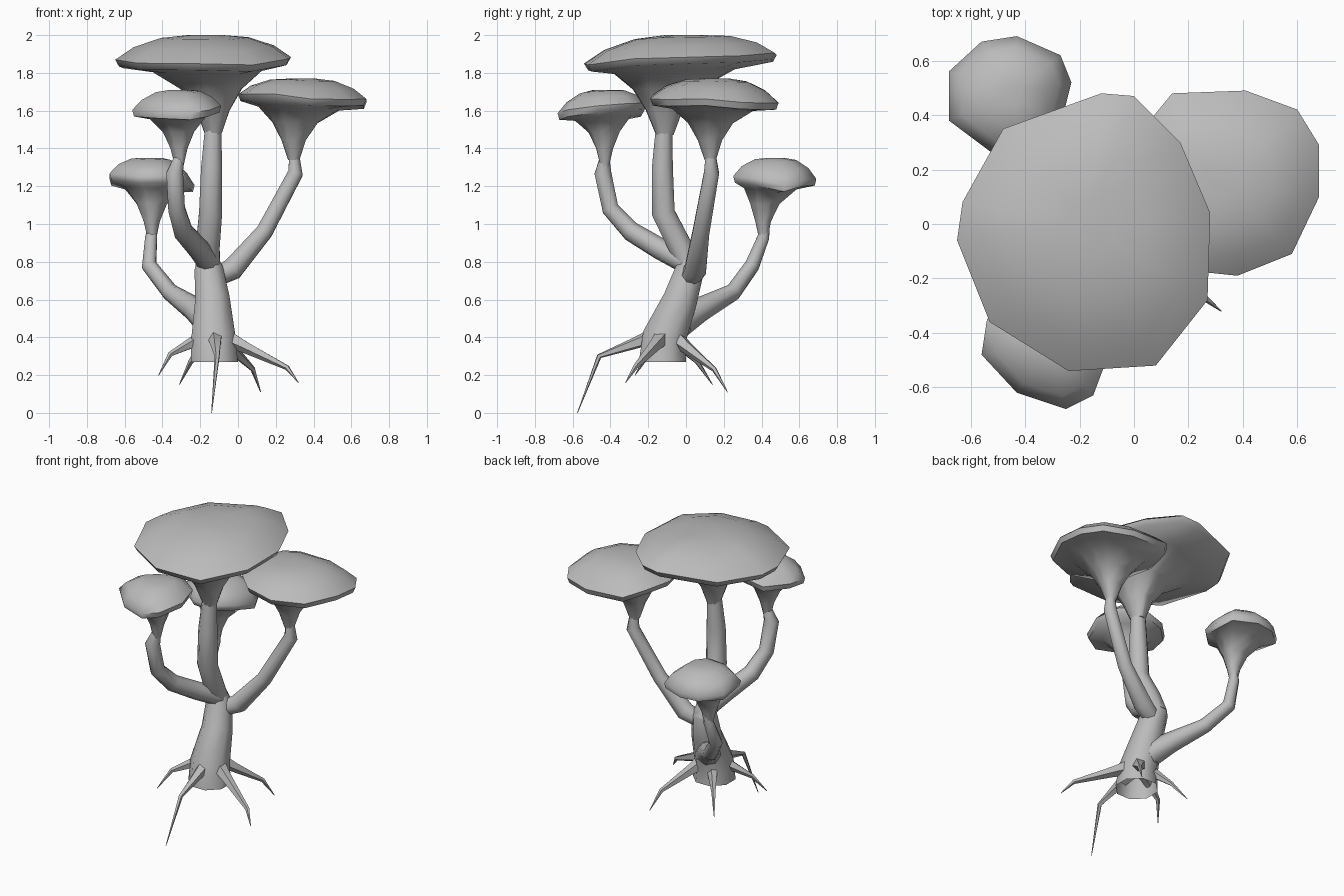
import bpy, bmesh, math, random
from mathutils import Vector

random.seed(4)
default = bpy.data.objects.get("Cube")
if default:
    bpy.data.objects.remove(default)

# One plain grey for the whole tree
grey = bpy.data.materials.new("plain_grey")
grey.use_nodes = True
shade = (0.5, 0.5, 0.5, 1)
grey.diffuse_color = shade
grey.node_tree.nodes["Principled BSDF"].inputs["Base Color"].default_value = shade


def loft(name, rings, angle, open_base=False):
    """Join a stack of closed rings into a capped, smooth-shaded surface."""
    mesh = bpy.data.meshes.new(name)
    bm = bmesh.new()
    loops = [[bm.verts.new(point) for point in ring] for ring in rings]
    count = len(rings[0])
    for lower, upper in zip(loops, loops[1:]):
        for i in range(count):
            j = (i + 1) % count
            bm.faces.new((lower[i], lower[j], upper[j], upper[i]))
    if not open_base:
        bm.faces.new(loops[0][::-1])
    bm.faces.new(loops[-1])
    bmesh.ops.recalc_face_normals(bm, faces=bm.faces)
    bm.to_mesh(mesh)
    bm.free()
    obj = bpy.data.objects.new(name, mesh)
    bpy.context.collection.objects.link(obj)
    mesh.materials.append(grey)
    bpy.ops.object.select_all(action='DESELECT')
    obj.select_set(True)
    bpy.context.view_layer.objects.active = obj
    bpy.ops.object.shade_smooth_by_angle(angle=math.radians(angle))


def limb(name, path, radii, sides=8, trunk=False):
    """Sweep a tapering polygon along a path; a trunk has a level, open base."""
    points = [Vector(p) for p in path]
    rings = []
    for k, (center, radius) in enumerate(zip(points, radii)):
        before = points[max(k - 1, 0)]
        after = points[min(k + 1, len(points) - 1)]
        along = (after - before).normalized()
        if trunk and k == 0:
            along = Vector((0, 0, 1))
        turn = Vector((0, 0, 1)).rotation_difference(along)
        ring = []
        for i in range(sides):
            a = math.tau * (i + 0.5) / sides
            offset = Vector((math.cos(a), math.sin(a), 0)) * radius
            ring.append(center + turn @ offset)
        rings.append(ring)
    loft(name, rings, 50, open_base=trunk)


def canopy(name, outline, neck, top, rim, tilt):
    """Domed cap over an uneven outline, narrowing below to a trumpet neck."""
    edge = [Vector(p) for p in outline]
    center = sum(edge, Vector((0, 0))) / len(edge)
    reach = max((p - center).length for p in edge)
    slope = Vector(tilt) / reach
    stem = Vector(neck[:2])
    drop = rim - neck[2]
    rise = top - rim
    # scale, height, pull towards the neck, share of the rim tilt
    profile = [
        (0.09, neck[2], 1.0, 0.0),
        (0.19, neck[2] + drop * 0.33, 1.0, 0.0),
        (0.35, neck[2] + drop * 0.62, 0.85, 0.1),
        (0.63, neck[2] + drop * 0.86, 0.4, 0.5),
        (0.96, rim - 0.025, 0.0, 1.0),
        (1.0, rim + 0.01, 0.0, 1.0),
        (0.8, rim + rise * 0.55, 0.0, 0.7),
        (0.5, rim + rise * 0.9, 0.0, 0.3),
        (0.2, top, 0.0, 0.0),
    ]
    wave = [random.uniform(-0.018, 0.018) for _ in edge]
    rings = []
    for scale, height, pull, lean in profile:
        middle = center.lerp(stem, pull)
        ring = []
        for point, ripple in zip(edge, wave):
            offset = point - center
            z = height + lean * (slope.dot(offset) + ripple)
            ring.append((middle + offset * scale).to_3d() + Vector((0, 0, z)))
        rings.append(ring)
    loft(name, rings, 55)


# Leaning trunk, hollow at its cut base
limb("trunk",
     [(-0.125, -0.125, 0.27), (-0.13, -0.115, 0.4), (-0.135, -0.03, 0.6),
      (-0.155, 0.02, 0.76), (-0.16, 0.01, 0.84)],
     [0.135, 0.125, 0.098, 0.082, 0.05], trunk=True)

# Branches, each ending inside the neck of its canopy
limb("center_branch",
     [(-0.16, 0.03, 0.74), (-0.16, -0.03, 0.88), (-0.145, -0.12, 1.06),
      (-0.14, -0.125, 1.3), (-0.13, -0.115, 1.54)],
     [0.07, 0.068, 0.066, 0.06, 0.045])
limb("left_branch",
     [(-0.16, 0.01, 0.7), (-0.03, 0.05, 0.76), (0.14, 0.08, 0.96),
      (0.305, 0.135, 1.27), (0.295, 0.13, 1.4)],
     [0.05, 0.062, 0.048, 0.043, 0.025])
limb("front_branch",
     [(-0.15, 0.01, 0.79), (-0.21, -0.14, 0.87), (-0.29, -0.29, 0.96),
      (-0.325, -0.4, 1.08), (-0.335, -0.44, 1.27), (-0.31, -0.43, 1.36)],
     [0.06, 0.058, 0.054, 0.048, 0.048, 0.025])
limb("back_branch",
     [(-0.15, -0.03, 0.48), (-0.23, 0.08, 0.55), (-0.36, 0.25, 0.64),
      (-0.47, 0.35, 0.78), (-0.46, 0.41, 0.93), (-0.45, 0.425, 1.0)],
     [0.08, 0.065, 0.046, 0.042, 0.034, 0.02])

# Canopies, outlined counter-clockwise from their left side
canopy("center_canopy",
       [(0.28, 0.04), (0.17, 0.3), (0, 0.47), (-0.12, 0.48), (-0.48, 0.35),
        (-0.63, 0.08), (-0.65, -0.06), (-0.53, -0.36), (-0.24, -0.54),
        (0.08, -0.52), (0.27, -0.28)],
       (-0.13, -0.11, 1.47), 2.0, 1.865, (0.02, 0.035))
canopy("left_canopy",
       [(0.68, 0.29), (0.6, 0.42), (0.41, 0.49), (0.14, 0.48), (0.05, 0.37),
        (0, 0.18), (0.04, -0.02), (0.19, -0.17), (0.38, -0.19),
        (0.58, -0.11), (0.68, 0.1)],
       (0.295, 0.13, 1.34), 1.77, 1.655, (-0.01, -0.01))
canopy("front_canopy",
       [(-0.09, -0.47), (-0.13, -0.3), (-0.25, -0.21), (-0.42, -0.23),
        (-0.54, -0.35), (-0.56, -0.48), (-0.43, -0.62), (-0.25, -0.68),
        (-0.15, -0.63)],
       (-0.31, -0.43, 1.3), 1.71, 1.6, (0.01, 0.015))
canopy("back_canopy",
       [(-0.23, 0.52), (-0.27, 0.62), (-0.43, 0.69), (-0.56, 0.67),
        (-0.68, 0.56), (-0.68, 0.38), (-0.52, 0.26), (-0.38, 0.25),
        (-0.27, 0.36)],
       (-0.455, 0.41, 0.91), 1.35, 1.225, (-0.015, -0.01))

# Thin roots: bent spikes running from the trunk to each tip
roots = {
    "front_root": ((-0.11, -0.46, 0.3), (-0.14, -0.575, 0.0)),
    "front_left_root": ((0.26, -0.27, 0.24), (0.32, -0.32, 0.16)),
    "back_left_root": ((0.08, 0.15, 0.23), (0.12, 0.22, 0.11)),
    "front_right_root": ((-0.36, -0.2, 0.31), (-0.42, -0.27, 0.2)),
    "back_right_root": ((-0.25, 0.06, 0.27), (-0.31, 0.14, 0.15)),
}
core = Vector((-0.125, -0.1, 0.43))
for root_name, (elbow, tip) in roots.items():
    flare = core.lerp(Vector(elbow), 0.42)
    limb(root_name, [core, flare, elbow, tip], [0.06, 0.034, 0.014, 0.002], sides=5)
